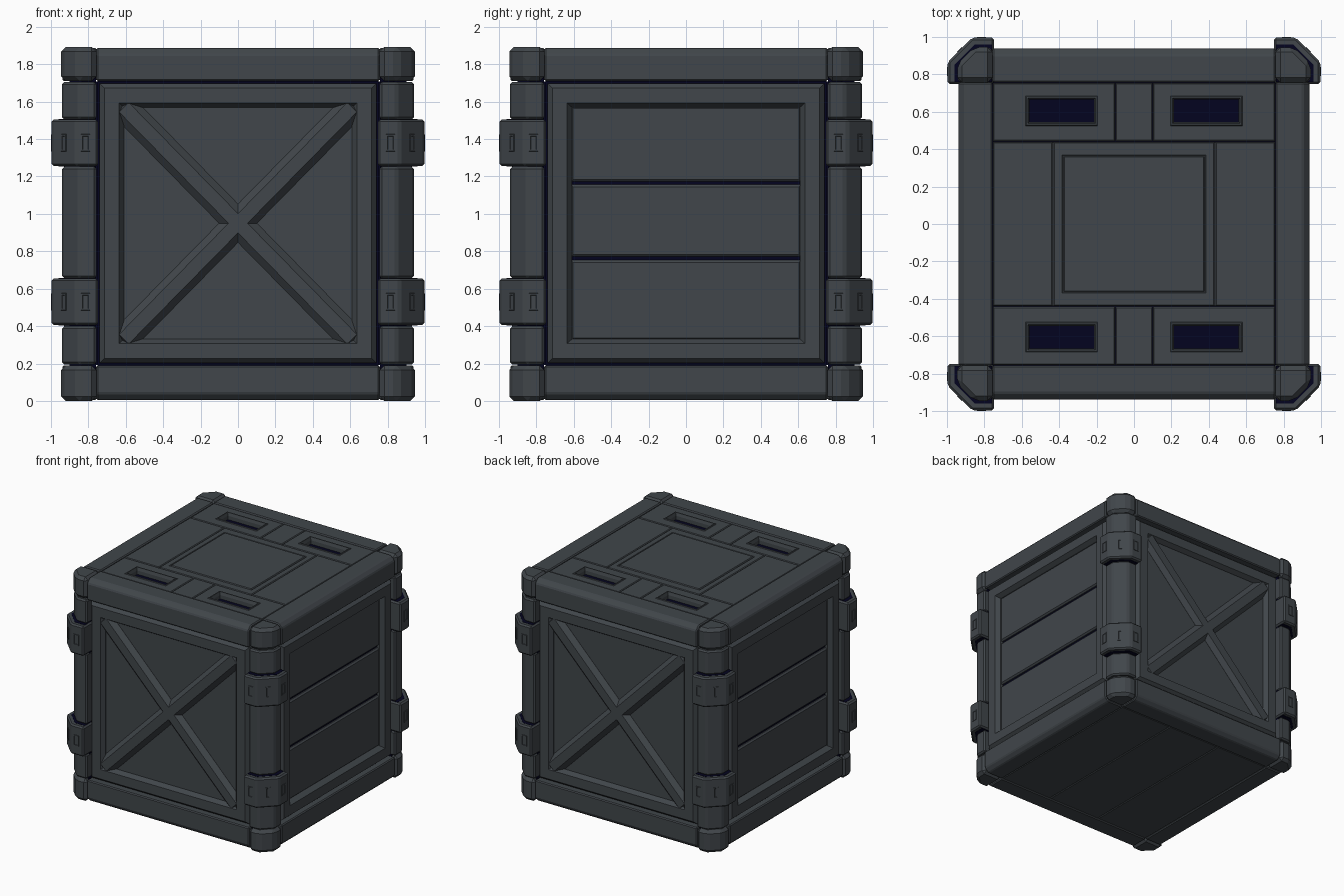
import bpy, bmesh, math
from mathutils import Matrix, Vector

if "Cube" in bpy.data.objects:
    bpy.data.objects.remove(bpy.data.objects["Cube"])


def material(name, rgb):
    m = bpy.data.materials.new(name)
    m.diffuse_color = (*rgb, 1)
    m.use_nodes = True
    m.node_tree.nodes["Principled BSDF"].inputs["Base Color"].default_value = m.diffuse_color
    return m


GREY = material("slate grey", (0.052, 0.061, 0.069))
NAVY = material("dark navy", (0.0012, 0.0012, 0.0145))


def finish(name, bm, mat):
    me = bpy.data.meshes.new(name)
    bm.to_mesh(me)
    bm.free()
    me.materials.append(mat)
    ob = bpy.data.objects.new(name, me)
    bpy.context.collection.objects.link(ob)
    return ob


def rz(k):
    return Matrix.Rotation(k * math.pi / 2, 4, 'Z')


def prism(name, pts, z0, z1, bevel, mat, matrix=Matrix()):
    """Prism from an outline, with all edges bevelled."""
    bm = bmesh.new()
    f = bm.faces.new([bm.verts.new((x, y, z0)) for x, y in pts])
    r = bmesh.ops.extrude_face_region(bm, geom=[f])
    bmesh.ops.translate(bm, vec=(0, 0, z1 - z0),
                        verts=[v for v in r['geom'] if isinstance(v, bmesh.types.BMVert)])
    bmesh.ops.recalc_face_normals(bm, faces=bm.faces)
    if bevel:
        bmesh.ops.bevel(bm, geom=bm.edges[:], offset=bevel, segments=1,
                        affect='EDGES', profile=0.5, clamp_overlap=True)
    bm.transform(matrix)
    return finish(name, bm, mat)


def rect_loft(name, loops, matrix, mat=GREY, cap=True):
    """Skin through rectangles (u0, u1, v0, v1, w); w points out of the face."""
    bm = bmesh.new()
    rings = []
    for u0, u1, v0, v1, w in loops:
        rings.append([bm.verts.new(matrix @ Vector((u, v, w)))
                      for u, v in ((u0, v0), (u1, v0), (u1, v1), (u0, v1))])
    for a, b in zip(rings, rings[1:]):
        for i in range(4):
            j = (i + 1) % 4
            bm.faces.new((a[i], a[j], b[j], b[i]))
    if cap:
        bm.faces.new(rings[-1])
    return finish(name, bm, mat)


def inset(r, d, w):
    return (r[0] + d, r[1] - d, r[2] + d, r[3] - d, w)


def plate(name, r, base, top, matrix, b=0.01, extra=(), cap=True):
    """Panel with chamfered rim; extra = further (inset, height) steps."""
    loops = [inset(r, 0, base), inset(r, 0, top - b), inset(r, b, top)]
    return rect_loft(name, loops + list(extra), matrix, cap=cap)


def square(h, v, w):
    return (-h, h, -v, v, w)


# dark inner box seen through the gaps
prism("inner_box", [(-.75, -.75), (.75, -.75), (.75, .75), (-.75, .75)], 0.04, 1.83, 0, NAVY)

MID = Matrix.Translation((0, 0, 0.95))
UPRIGHT = Matrix.Rotation(math.pi / 2, 4, 'X')   # u right, v up, w towards the front
ALONG = Matrix.Rotation(math.pi / 2, 4, 'Y') @ Matrix.Rotation(math.pi / 2, 4, 'Z')  # extrude along x

# four sides: dark backing, frame, then cross brace (front, back) or planks (right, left)
for k, side in enumerate(("front", "right", "back", "left")):
    M = MID @ rz(k) @ UPRIGHT
    rect_loft(side + "_backing", [square(.753, .757, .74), square(.753, .757, .87)], M, NAVY)
    rect_loft(side + "_frame", [
        square(.74, .747, .86), square(.74, .747, .9), square(.715, .722, .93),
        square(.635, .642, .93), square(.61, .62, .895), square(.61, .62, .86)], M, cap=False)
    if k % 2 == 0:
        rect_loft(side + "_panel", [square(.63, .64, .86), square(.63, .64, .89)], M)
        for n, s in (("rising", 1), ("falling", -1)):
            R = M @ Matrix.Rotation(s * math.atan2(.62, .61), 4, 'Z')
            rect_loft(f"{side}_{n}_brace", [
                square(.885, .072, .87), square(.885, .072, .891), square(.87, .036, .927)], R)
    else:
        for i, (z0, z1) in enumerate(((.325, .753), (.771, 1.156), (1.172, 1.575))):
            plate(f"{side}_plank_{i + 1}", (-.615, .615, z0 - .95, z1 - .95),
                  .86, .89, M, 0.012)
    # bottom and top edge beams, chamfered along the outer edge
    for n, z0, z1, c in (("bottom", .19, .004, .035), ("top", 1.71, 1.888, -.035)):
        prof = [(-.757, z0), (-.938, z0), (-.938, z1 + c), (-.903, z1), (-.757, z1)]
        prism(f"{side}_{n}_beam", prof, -.757, .757, .008, GREY, rz(k) @ ALONG)


def corner(inner, outer, cut):
    return [(inner, inner), (outer, inner), (outer, cut), (cut, outer), (inner, outer)]


# four corners: caps, post sections, clamps with latch slots
for k, c in enumerate(("back_right", "back_left", "front_left", "front_right")):
    R = rz(k)
    prism(c + "_post_core", corner(.76, .9, .83), .05, 1.84, 0, NAVY, R)
    for n, z0, z1 in (("bottom", 0, .19), ("top", 1.71, 1.892)):
        prism(f"{c}_{n}_cap", corner(.757, .945, .855), z0, z1, .025, GREY, R)
    for i, (z0, z1) in enumerate(((.195, .4), (.655, 1.253), (1.505, 1.705))):
        prism(f"{c}_post_{i + 1}", corner(.757, .94, .85), z0, z1, .012, GREY, R)
    for n, zc in (("lower", .53), ("upper", 1.38)):
        prism(f"{c}_{n}_clamp_lining", corner(.76, .96, .852), zc - .127, zc + .127, 0, NAVY, R)
        prism(f"{c}_{n}_clamp", corner(.748, .996, .866), zc - .125, zc + .125, .012, GREY, R)
        # one latch slot on each of the three outer clamp faces
        chamfer = .931 * math.sqrt(2)
        for j, (ang, off, dist, hw) in enumerate(((0, -.815, .996, .026),
                                                  (-45, 0, chamfer, .02),
                                                  (-90, .815, .996, .026))):
            L = (Matrix.Translation((0, 0, zc)) @ R
                 @ Matrix.Rotation(math.radians(180 + ang), 4, 'Z') @ UPRIGHT)
            r = (off - hw, off + hw, -.047, .047)
            rect_loft(f"{c}_{n}_latch_{j + 1}", [
                inset(r, 0, dist - .005), inset(r, .002, dist + .004), inset(r, .01, dist + .004),
                inset(r, .012, dist + .001)], L)

# lid plates
TOP = Matrix()
B, T = 1.81, 1.882
for s, n in ((1, "back"), (-1, "front")):
    y0, y1 = sorted((s * .442, s * .755))
    plate(f"lid_{n}_middle_plate", (-.099, .099, y0, y1), B, T, TOP, .006)
    for t, m in ((1, "right"), (-1, "left")):
        x0, x1 = sorted((t * .101, t * .755))
        h0, h1 = sorted((t * .195, t * .58))
        v0, v1 = sorted((s * .525, s * .685))
        hole = (h0, h1, v0, v1)
        # plate with a raised lip around a dark slot
        plate(f"lid_{n}_{m}_slot_plate", (x0, x1, y0, y1), B, T, TOP, .006,
              [inset(hole, 0, T), inset(hole, .004, T + .005), inset(hole, .012, T + .005),
               inset(hole, .02, T - .02), inset(hole, .02, B)], cap=False)
for t, m in ((1, "right"), (-1, "left")):
    x0, x1 = sorted((t * .434, t * .755))
    plate(f"lid_{m}_plate", (x0, x1, -.438, .438), B, T, TOP, .006)
C = (-.432, .432, -.438, .438)
hatch = (-.385, .385, -.37, .37)
plate("lid_hatch", C, B, T, TOP, .006,
      [inset(hatch, 0, T), inset(hatch, .004, T - .006), inset(hatch, .008, T - .006),
       inset(hatch, .013, T + .003)])

# underside planks
UNDER = Matrix.Rotation(math.pi, 4, 'X')
for i in range(3):
    x = -.755 + i * .5035
    plate(f"underside_plank_{i + 1}", (x + .001, x + .5025, -.755, .755), -.06, -.008, UNDER, .006)
